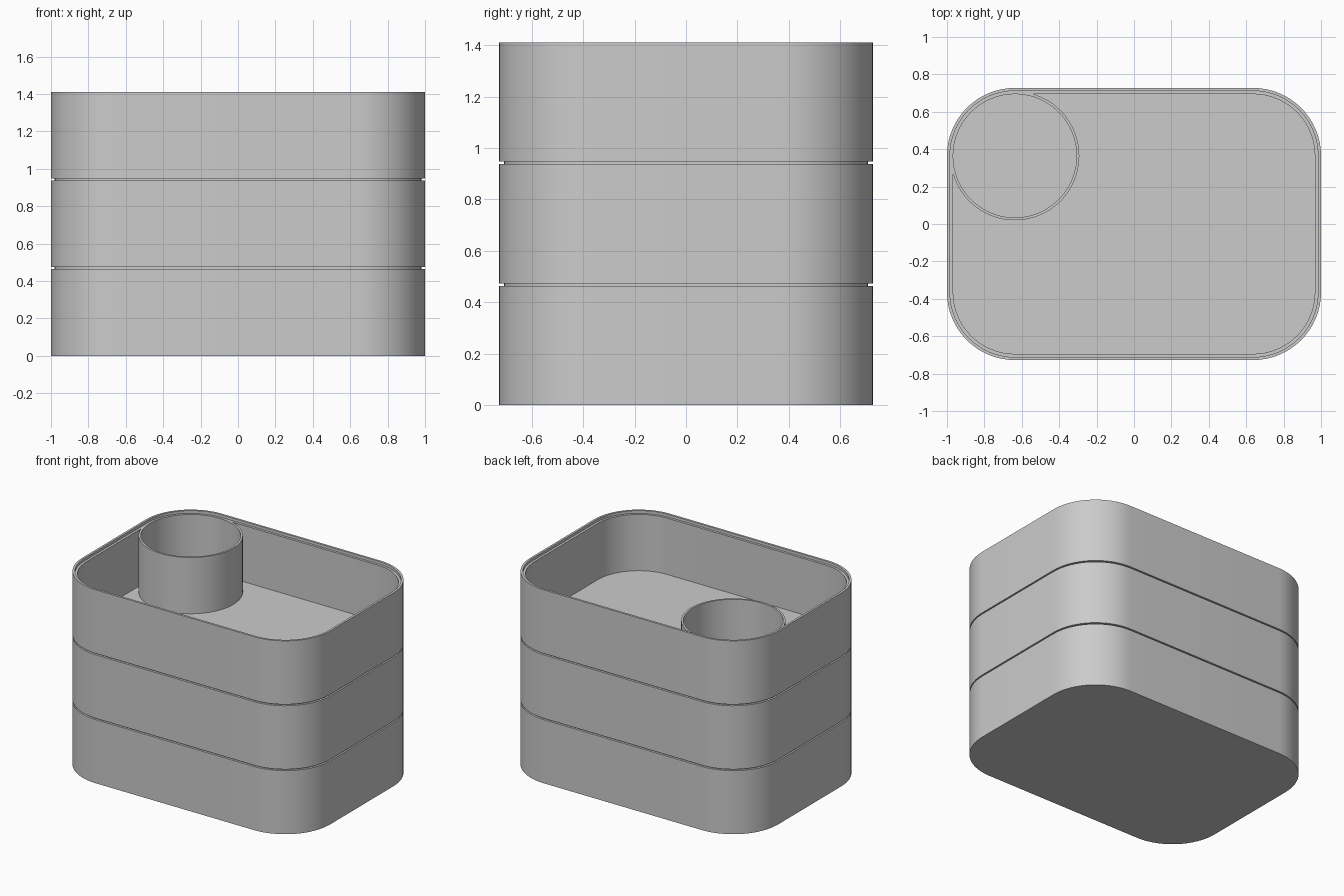
import bpy, bmesh
from math import cos, sin, pi, radians

cube = bpy.data.objects.get("Cube")
if cube:
    bpy.data.objects.remove(cube, do_unlink=True)

HALF_X, HALF_Y, RADIUS = 1.0, 0.7275, 0.363
HEIGHT, PITCH = 0.4635, 0.4735
WALL, RIM, LEDGE = 0.033, 0.016, 0.02
LIP_INSET, LIP_DEPTH = 0.02, 0.028
CORNER_STEPS = 16

grey = bpy.data.materials.new("plain grey")
grey.use_nodes = True
GREY = (0.6, 0.6, 0.6, 1)
grey.diffuse_color = GREY
grey.node_tree.nodes["Principled BSDF"].inputs["Base Color"].default_value = GREY


def finish(name, bm):
    bmesh.ops.recalc_face_normals(bm, faces=bm.faces)
    mesh = bpy.data.meshes.new(name)
    bm.to_mesh(mesh)
    bm.free()
    mesh.materials.append(grey)
    obj = bpy.data.objects.new(name, mesh)
    bpy.context.collection.objects.link(obj)
    return obj


def rounded_ring(bm, inset, z):
    """Rounded rectangle of vertices, inset from the outer wall."""
    r = RADIUS - inset
    verts = []
    for q, (sx, sy) in enumerate(((1, 1), (-1, 1), (-1, -1), (1, -1))):
        for i in range(CORNER_STEPS + 1):
            a = (q + i / CORNER_STEPS) * pi / 2
            verts.append(bm.verts.new((sx * (HALF_X - RADIUS) + r * cos(a),
                                       sy * (HALF_Y - RADIUS) + r * sin(a), z)))
    return verts


def bridge(bm, a, b):
    for i in range(len(a)):
        j = (i + 1) % len(a)
        bm.faces.new((a[i], a[j], b[j], b[i]))


def tray(name, z, lip):
    """Hollow tray with a stepped rim and, if stacked, a locating lip below."""
    top = z + HEIGHT
    profile = [(0, z), (0, top), (RIM, top), (RIM, top - LEDGE),
               (WALL, top - LEDGE), (WALL, z + WALL)]
    if lip:
        profile = [(LIP_INSET, z - LIP_DEPTH), (LIP_INSET, z)] + profile
    bm = bmesh.new()
    rings = [rounded_ring(bm, *p) for p in profile]
    for a, b in zip(rings, rings[1:]):
        bridge(bm, a, b)
    bm.faces.new(rings[0])
    bm.faces.new(rings[-1])
    return finish(name, bm)


def corner_cup(name, z, top):
    """Three quarters of a round wall; the tray corner closes the circle."""
    inner, outer, steps = RADIUS - WALL, RADIUS - WALL + 0.0145, 60
    cx, cy = RADIUS - HALF_X, HALF_Y - RADIUS
    bm = bmesh.new()
    sections = []
    for i in range(steps + 1):
        a = radians(180 + 270 * i / steps)
        sections.append([bm.verts.new((cx + r * cos(a), cy + r * sin(a), h))
                         for r, h in ((inner, z), (outer, z), (outer, top), (inner, top))])
    for a, b in zip(sections, sections[1:]):
        bridge(bm, a, b)
    bm.faces.new(sections[0])
    bm.faces.new(sections[-1])
    return finish(name, bm)


# Three stacked trays
trays = [tray(n + "_tray", i * PITCH, i > 0)
         for i, n in enumerate(("bottom", "middle", "top"))]

# Round cup joined into the back right corner of the top tray
base = 2 * PITCH
cup = corner_cup("corner_cup", base + WALL / 2, base + HEIGHT - LEDGE)
top_tray = trays[-1]
union = top_tray.modifiers.new("cup_union", 'BOOLEAN')
union.operation, union.solver, union.object = 'UNION', 'EXACT', cup
bpy.context.view_layer.objects.active = top_tray
bpy.ops.object.modifier_apply(modifier=union.name)
bpy.data.objects.remove(cup, do_unlink=True)

# Smooth corners with sharp rims
bpy.ops.object.select_all(action='DESELECT')
for obj in trays:
    obj.select_set(True)
bpy.ops.object.shade_smooth_by_angle(angle=radians(30))
